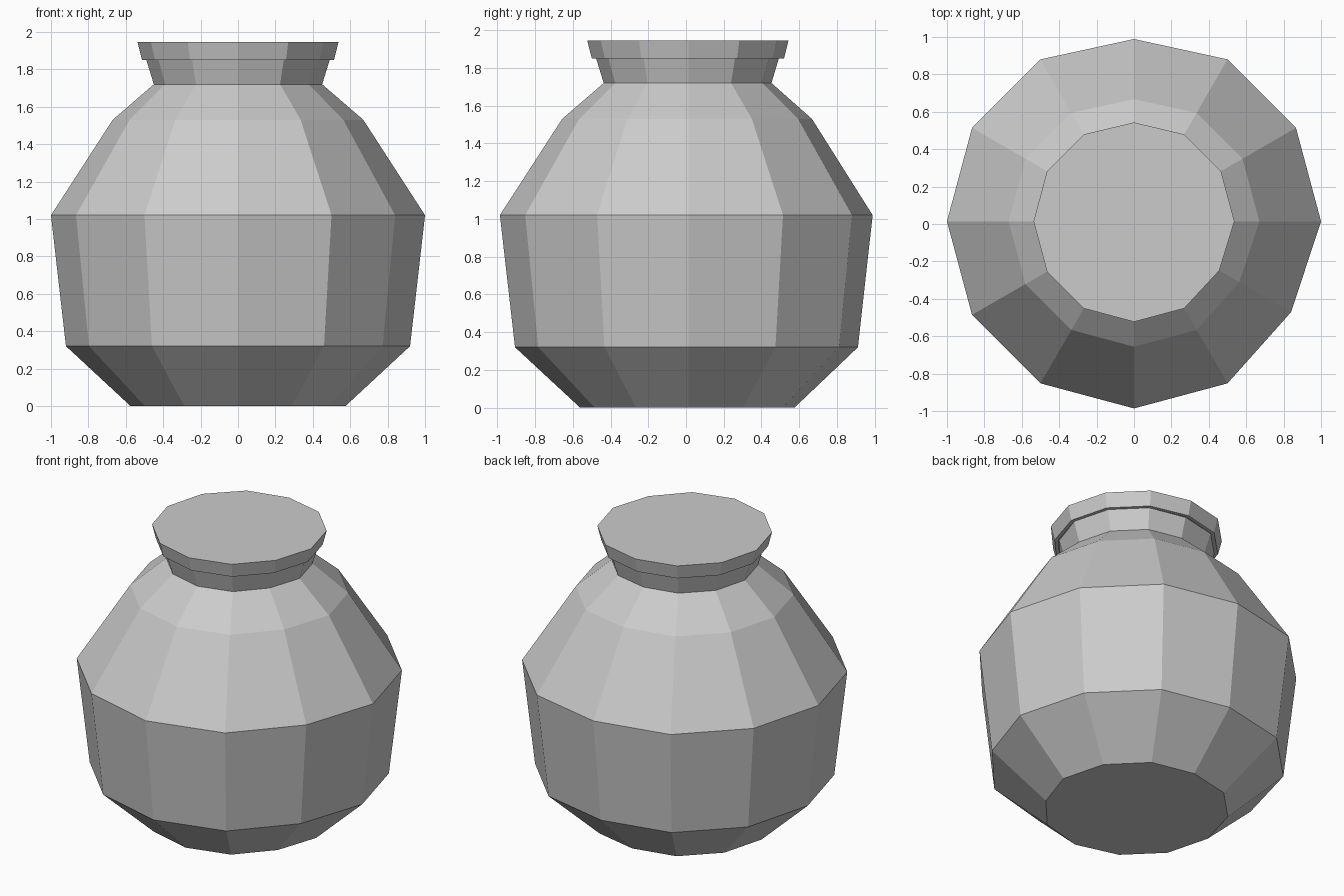
import bpy
import bmesh
from math import cos, sin, radians

if "Cube" in bpy.data.objects:
    bpy.data.objects.remove(bpy.data.objects["Cube"])

SIDES = 12
CENTRE_Y = 0.014


def lathe(name, profile, dents, cap_bottom=False, cap_top=False):
    """Faceted ring surface from (radius, z) pairs; dents scales single corner columns."""
    bm = bmesh.new()
    rings = []
    for radius, z in profile:
        ring = []
        for i in range(SIDES):
            angle = 360 * i / SIDES
            r = radius * dents.get(i, 1.0)
            ring.append(bm.verts.new((r * cos(radians(angle)),
                                      r * sin(radians(angle)) + CENTRE_Y, z)))
        rings.append(ring)
    for low, high in zip(rings, rings[1:]):
        for i in range(SIDES):
            j = (i + 1) % SIDES
            bm.faces.new((low[i], low[j], high[j], high[i]))
    if cap_bottom:
        bm.faces.new(rings[0][::-1])
    if cap_top:
        bm.faces.new(rings[-1])
    mesh = bpy.data.meshes.new(name)
    bm.to_mesh(mesh)
    bm.free()
    obj = bpy.data.objects.new(name, mesh)
    bpy.context.collection.objects.link(obj)
    return obj


# Pot body: flared foot, belly and sloping shoulder, slightly dented at two corners
lathe("pot_body", [(0.575, 0.0), (0.92, 0.32), (1.0, 1.02), (0.67, 1.53), (0.45, 1.72)],
      {3: 0.975, 11: 0.97}, cap_bottom=True)

# Neck flaring outwards
lathe("pot_neck", [(0.45, 1.72), (0.49, 1.85)], {3: 0.975, 11: 0.97})

# Lid: small overhanging ledge, flared side and flat top
lathe("pot_lid", [(0.49, 1.85), (0.513, 1.85), (0.537, 1.945)],
      {3: 0.985, 11: 0.98}, cap_top=True)
